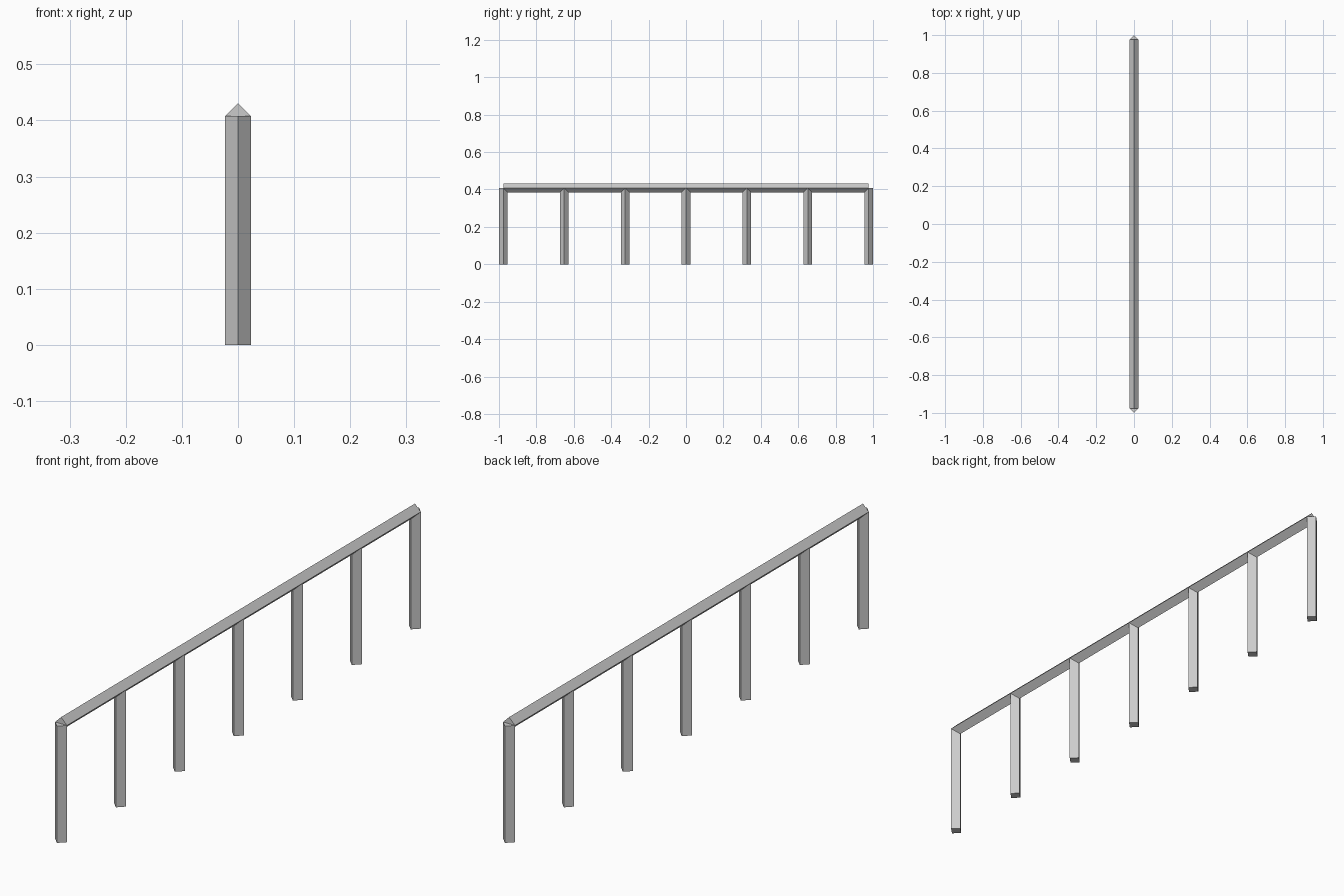
import bpy
from math import pi

if "Cube" in bpy.data.objects:
    bpy.data.objects.remove(bpy.data.objects["Cube"])

R = 0.023        # half-diagonal of the square bars
RAIL_Z = 0.408   # height of the rail axis
END_Y = 0.977    # axis of the end posts
POSTS = 7


def square_bar(name, length, location, rotation=(0, 0, 0)):
    """Four-sided bar standing on edge, corners pointing along the axes."""
    bpy.ops.mesh.primitive_cylinder_add(vertices=4, radius=R, depth=length,
                                        location=location, rotation=rotation)
    bar = bpy.context.object
    bar.name = name
    return bar


# Top rail, corner upwards
square_bar("top_rail", 2 * END_Y, (0, 0, RAIL_Z), (pi / 2, 0, 0))

# Evenly spaced posts reaching up to the rail axis
for i in range(POSTS):
    y = -END_Y + 2 * END_Y * i / (POSTS - 1)
    square_bar(f"post_{i + 1}", RAIL_Z, (0, y, RAIL_Z / 2))
